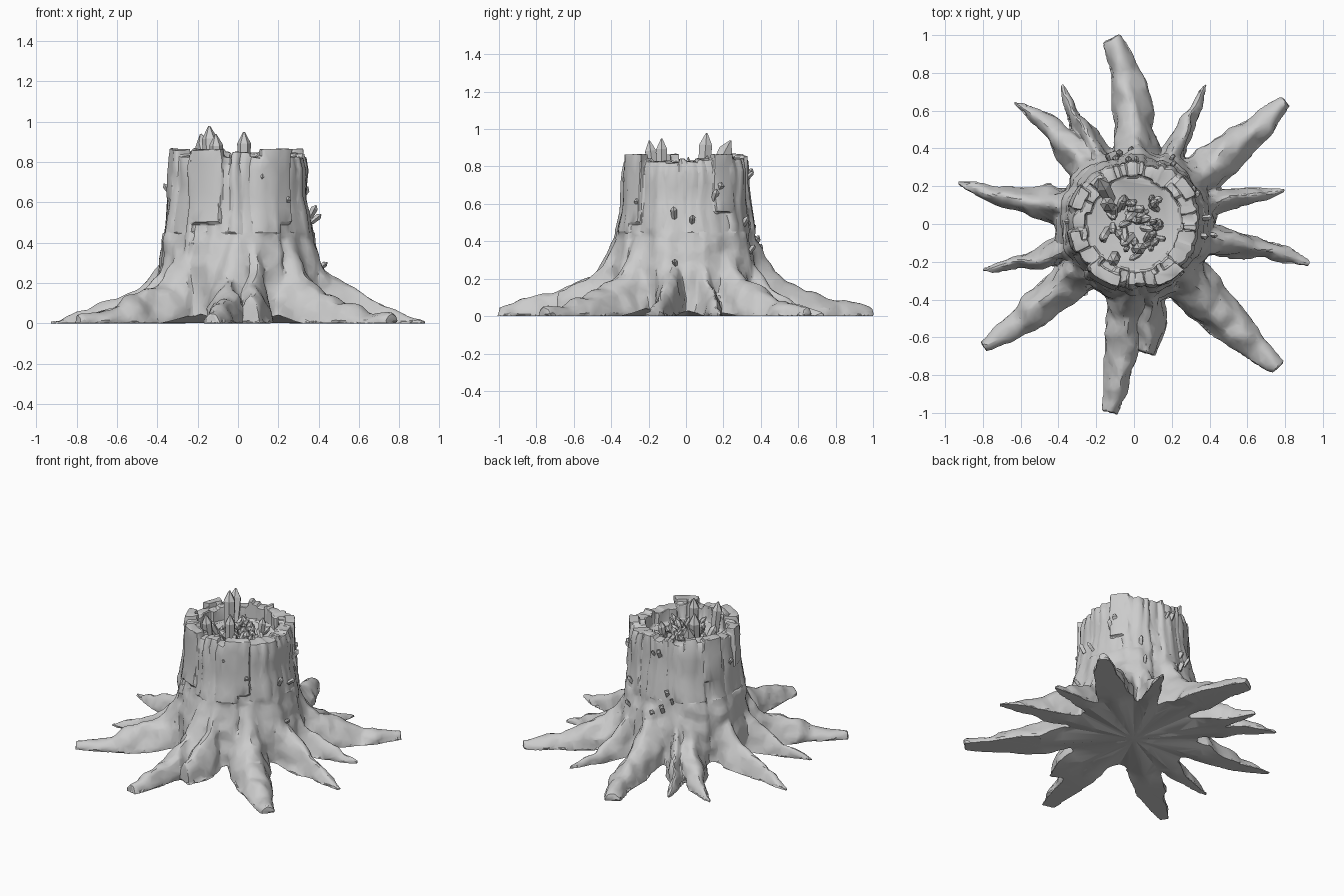
import bpy
import bmesh
import random
from math import sin, cos, pi, radians, hypot, atan2
from mathutils import Vector, Matrix, noise

random.seed(7)
if "Cube" in bpy.data.objects:
    bpy.data.objects.remove(bpy.data.objects["Cube"])

wood = bpy.data.materials.new("pale grey wood")
wood.use_nodes = True
wood.diffuse_color = (0.6, 0.6, 0.6, 1)
wood.node_tree.nodes["Principled BSDF"].inputs["Base Color"].default_value = wood.diffuse_color


def loft(bm, rings):
    """Skin a list of closed rings and cap both ends."""
    rows = [[bm.verts.new(p) for p in ring] for ring in rings]
    n = len(rows[0])
    for low, high in zip(rows, rows[1:]):
        for i in range(n):
            j = (i + 1) % n
            bm.faces.new((low[i], low[j], high[j], high[i]))
    bm.faces.new(rows[0][::-1])
    bm.faces.new(rows[-1])


def make_object(bm, name):
    bmesh.ops.recalc_face_normals(bm, faces=bm.faces)
    mesh = bpy.data.meshes.new(name)
    bm.to_mesh(mesh)
    bm.free()
    mesh.materials.append(wood)
    obj = bpy.data.objects.new(name, mesh)
    bpy.context.collection.objects.link(obj)
    bpy.ops.object.select_all(action='DESELECT')
    obj.select_set(True)
    bpy.context.view_layer.objects.active = obj
    return obj


def interpolate(table, x):
    """Piecewise linear lookup in (x, value) pairs."""
    for (x0, v0), (x1, v1) in zip(table, table[1:]):
        if x <= x1:
            return v0 + (v1 - v0) * max(0, (x - x0) / (x1 - x0))
    return table[-1][1]


def polar(radius, angle, z):
    return Vector((radius * cos(angle), radius * sin(angle), z))


def wobble(p, size=0.02, scale=7):
    """Gnarl a point sideways, and vertically when off the ground."""
    d = noise.noise_vector(p * scale) * size
    return Vector((p.x + d.x, p.y + d.y, max(0, p.z + d.z) if p.z > 0 else 0))


TRUNK = [(0, 0.41), (0.15, 0.40), (0.3, 0.385), (0.45, 0.355), (0.6, 0.333), (0.9, 0.322)]
RIDGE = [(0.2, 0.62), (0.31, 0.58), (0.36, 0.44), (0.42, 0.31), (0.5, 0.21),
         (0.65, 0.14), (0.85, 0.085), (1, 0.05)]
HOLLOW = 0.25
FLOOR = 0.74


def trunk_radius(a, z):
    """Trunk slightly wider from side to side."""
    return interpolate(TRUNK, z) * (1 + 0.04 * cos(a) ** 2) + 0.008 * cos(a)


# Solid heartwood with the floor of the hollow
stump = bmesh.new()
loft(stump, [[polar(0.28, i * pi / 18, z) for i in range(36)] for z in (0, FLOOR)])

# Ring of uneven bark planks, split apart near the rim
widths = [random.uniform(0.55, 1.5) for _ in range(34)]
turn = 2 * pi / sum(widths)
angle = 0
for w in widths:
    a0, a1 = angle, angle + w * turn
    angle = a1
    top = random.uniform(0.825, 0.872)
    step = random.uniform(-0.012, 0.014)
    inner = HOLLOW + random.uniform(-0.015, 0.015)
    rings = []
    for k in range(13):
        z = top * k / 12
        gap = 0.018 if k > 10 else 0
        drop = 0.01 if k == 12 else 0
        left, right = a0 + gap, a1 - gap
        ring = [polar(inner, left, z), polar(inner, right, z)]
        for f in (1, 0.8, 0.5, 0.2, 0):
            a = left + (right - left) * f
            r = trunk_radius(a, z) + step + 0.008 * sin(f * pi)
            ring.append(wobble(polar(r - drop, a, z - drop * 0.6), 0.018, 6))
        rings.append(ring)
    loft(stump, rings)

# Thick bark plates that hang over the upper trunk
for degrees, spread, low in [(242, 14, 0.5), (304, 13, 0.5), (35, 10, 0.56),
                             (155, 10, 0.58), (195, 8, 0.62)]:
    rings = []
    for k in range(6):
        z = low + (0.865 - low) * k / 5
        angles = [radians(degrees + spread * f) for f in (-1, -0.5, 0, 0.5, 1)]
        outer = [wobble(polar(trunk_radius(a, z) + 0.018, a, z), 0.012, 5) for a in angles]
        back = [polar(trunk_radius(a, z) - 0.04, a, z) for a in reversed(angles)]
        rings.append(outer + back)
    loft(stump, rings)

# Roots: base angle, middle x y, tip x y, base and tip half width, height scale
ROOTS = [
    (88, -0.01, 0.62, -0.12, 0.98, 0.15, 0.05, 1),
    (37, 0.54, 0.41, 0.8, 0.65, 0.14, 0.035, 1),
    (57, 0.28, 0.52, 0.38, 0.74, 0.08, 0.006, 0.75),
    (20, 0.56, 0.14, 0.8, 0.18, 0.085, 0.008, 0.75),
    (-19, 0.62, -0.12, 0.93, -0.21, 0.11, 0.018, 1.1),
    (-45, 0.48, -0.5, 0.76, -0.76, 0.16, 0.045, 1),
    (-91, -0.06, -0.65, -0.13, -1, 0.14, 0.045, 1.05),
    (-78, 0.08, -0.5, 0.06, -0.68, 0.09, 0.055, 1),
    (222, -0.49, -0.43, -0.8, -0.65, 0.14, 0.03, 0.95),
    (198, -0.54, -0.19, -0.8, -0.24, 0.085, 0.008, 0.75),
    (158, -0.6, 0.13, -0.93, 0.22, 0.12, 0.014, 0.8),
    (131, -0.39, 0.46, -0.64, 0.64, 0.12, 0.008, 0.85),
    (117, -0.28, 0.52, -0.38, 0.74, 0.085, 0.006, 0.8),
]
SECTION = [(-1, 0), (-0.88, 0.35), (-0.55, 0.74), (-0.2, 0.97), (0.15, 1),
           (0.5, 0.8), (0.85, 0.4), (1, 0)]
for base, mx, my, tx, ty, w0, w1, tall in ROOTS:
    start, mid, tip = polar(0.2, radians(base), 0), Vector((mx, my, 0)), Vector((tx, ty, 0))
    handle = mid * 2 - (start + tip) / 2
    rings = []
    steps = 16
    for k in range(steps + 1):
        t = k / steps
        p = start * (1 - t) ** 2 + handle * 2 * t * (1 - t) + tip * t * t
        forward = ((handle - start) * (1 - t) + (tip - handle) * t).normalized()
        side = Vector((-forward.y, forward.x, 0))
        w = w1 + (w0 - w1) * (1 - t) ** 0.85
        h = interpolate(RIDGE, hypot(p.x, p.y)) * (tall + (1 - tall) * (1 - t) ** 4)
        if w1 < 0.02:
            h *= 1 - 0.8 * t ** 3
        size = 0.035 * min(1, 2.2 * (1 - t) + 0.15)
        rings.append([wobble(p + side * u * w + Vector((0, 0, v * h)), size) for u, v in SECTION])
    loft(stump, rings)

# Fuse trunk and roots into one skin
body = make_object(stump, "stump")
remesh = body.modifiers.new("fuse", 'REMESH')
remesh.mode = 'VOXEL'
remesh.voxel_size = 0.008
bpy.ops.object.modifier_apply(modifier=remesh.name)

# Melt the joints, roughen the bark and fold the underside up between roots
bm = bmesh.new()
bm.from_mesh(body.data)
low_wood = [v for v in bm.verts if 0.012 < v.co.z < 0.45]
for _ in range(5):
    bmesh.ops.smooth_vert(bm, verts=low_wood, factor=0.5,
                          use_axis_x=True, use_axis_y=True, use_axis_z=True)
bm.normal_update()
for v in low_wood:
    v.co += v.normal * noise.noise(v.co * 13) * 0.014
keels = [atan2(root[2], root[1]) for root in ROOTS]
for v in bm.verts:
    a, r = atan2(v.co.y, v.co.x), hypot(v.co.x, v.co.y)
    spread = min(abs((a - keel + pi) % (2 * pi) - pi) for keel in keels)
    fade = min(1, max(0, (0.6 - r) / 0.15))
    v.co.z = max(v.co.z, 0.3 * r * spread * fade)
bm.to_mesh(body.data)
bm.free()
facet = body.modifiers.new("facet", 'DECIMATE')
facet.ratio = 0.06
bpy.ops.object.modifier_apply(modifier=facet.name)
bpy.ops.object.shade_smooth_by_angle(angle=radians(25))


def crystal(bm, foot, lean, radius, height, sides=6):
    """Faceted splinter with a pointed end."""
    direction = Vector(lean).normalized()
    rotation = Vector((0, 0, 1)).rotation_difference(direction).to_matrix().to_4x4()
    place = Matrix.Translation(foot) @ rotation
    rings = []
    for level, scale in ((0, 0.85), (0.75, 1), (1, 0.12)):
        rings.append([place @ polar(radius * scale, i * 2 * pi / sides, level * height)
                      for i in range(sides)])
    loft(bm, rings)


# Tall splinters rising out of the hollow
bm = bmesh.new()
for x, y, lx, ly, r, h in [(-0.13, 0.09, -0.05, 0.08, 0.04, 0.26),
                           (0.03, -0.13, 0, 0, 0.034, 0.23),
                           (-0.13, 0.13, -0.25, 0.5, 0.042, 0.25),
                           (-0.1, -0.17, -0.05, -0.12, 0.034, 0.22),
                           (0.1, 0.1, 0.1, 0.1, 0.025, 0.14)]:
    crystal(bm, Vector((x, y, FLOOR - 0.02)), (lx, ly, 1), r, h)
make_object(bm, "tall_splinters")

# Stout splinters scattered across the hollow floor
bm = bmesh.new()
for _ in range(44):
    a = random.uniform(0, 2 * pi)
    foot = polar(0.16 * random.random() ** 0.55, a, FLOOR - 0.015)
    lean = (random.uniform(-0.9, 0.9), random.uniform(-0.9, 0.9), 1)
    crystal(bm, foot, lean, random.uniform(0.016, 0.028), random.uniform(0.06, 0.13))
make_object(bm, "small_splinters")

# Slim chips of bark peeling up from the trunk
bm = bmesh.new()
chips = [(radians(d), z) for d, z in ((5, 0.5), (178, 0.64), (-8, 0.27), (290, 0.7), (60, 0.33))]
chips += [(random.uniform(0, 2 * pi), random.uniform(0.25, 0.75)) for _ in range(11)]
for a, z in chips:
    lean = (cos(a), sin(a), random.uniform(0.8, 2))
    crystal(bm, polar(trunk_radius(a, z) - 0.005, a, z), lean,
            random.uniform(0.012, 0.02), random.uniform(0.05, 0.08), 4)
make_object(bm, "bark_chips")
